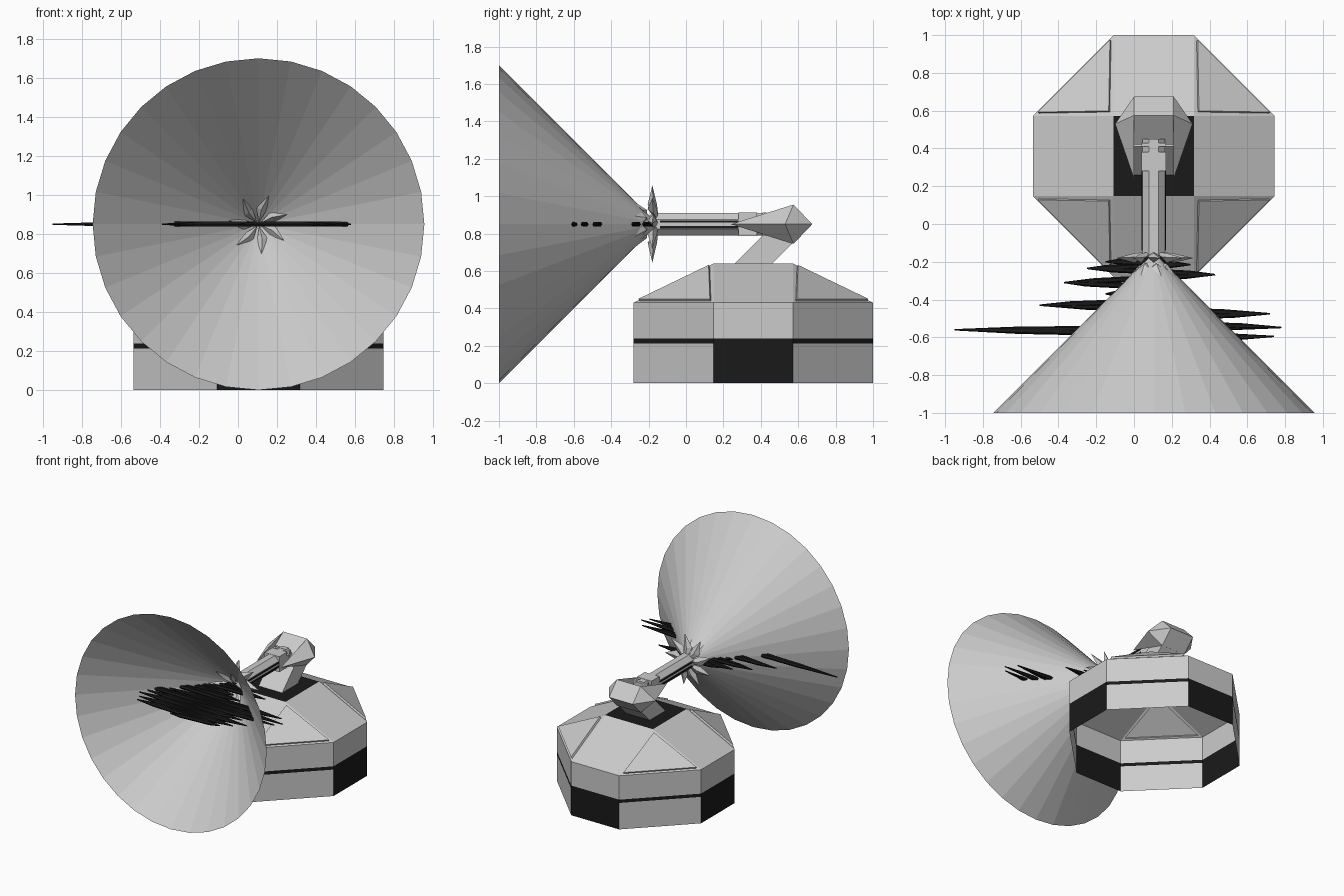
import bpy, bmesh
from math import sin, cos, pi
from mathutils import Vector

if "Cube" in bpy.data.objects:
    bpy.data.objects.remove(bpy.data.objects["Cube"])

CX, CY, AZ = 0.105, 0.36, 0.85   # centre line, base centre, dish axis height

black = bpy.data.materials.new("black")
black.diffuse_color = (0.01, 0.01, 0.01, 1)
black.use_nodes = True
black.node_tree.nodes["Principled BSDF"].inputs["Base Color"].default_value = black.diffuse_color


def finish(bm, name, mats=(), normals=True):
    if normals:
        bmesh.ops.recalc_face_normals(bm, faces=bm.faces)
    me = bpy.data.meshes.new(name)
    bm.to_mesh(me)
    bm.free()
    for m in mats:
        me.materials.append(m)
    ob = bpy.data.objects.new(name, me)
    bpy.context.collection.objects.link(ob)
    return ob


def hull(name, pts, mats=()):
    bm = bmesh.new()
    for p in pts:
        bm.verts.new((CX + p[0], p[1], p[2]))
    bmesh.ops.convex_hull(bm, input=bm.verts)
    return finish(bm, name, mats)


def prism_y(name, n, r, y0, y1):
    """Faceted bar along y with flats on top and sides."""
    ring = [(r * cos(2 * pi * (i + .5) / n), r * sin(2 * pi * (i + .5) / n)) for i in range(n)]
    return hull(name, [(x, y, AZ + z) for x, z in ring for y in (y0, y1)])


# Base: open octagonal shell with black stripe, black lower panels and sloped roof
grey = bpy.data.materials.new("grey")
grey.diffuse_color = (0.8, 0.8, 0.8, 1)
grey.use_nodes = True
grey.node_tree.nodes["Principled BSDF"].inputs["Base Color"].default_value = grey.diffuse_color
A, B = 0.64, 0.2125
octo = [(A, -B), (A, B), (B, A), (-B, A), (-A, B), (-A, -B), (-B, -A), (B, -A)]
bm = bmesh.new()
rings = [[bm.verts.new((CX + x, CY + y, z)) for x, y in octo] for z in (0, 0.212, 0.238, 0.43)]
sq = [bm.verts.new((CX + x, CY + y, 0.64)) for x, y in ((B, B), (-B, B), (-B, -B), (B, -B))]
for lvl in range(3):
    for i in range(8):
        j = (i + 1) % 8
        f = bm.faces.new((rings[lvl][i], rings[lvl][j], rings[lvl + 1][j], rings[lvl + 1][i]))
        f.material_index = int(lvl == 1 or (lvl == 0 and i % 2 == 0))
corners = []
for i in range(8):
    k, a, b = i // 2, rings[3][i], rings[3][(i + 1) % 8]
    if i % 2:
        corners.append(bm.faces.new((a, b, sq[k])))
    else:
        bm.faces.new((a, b, sq[k], sq[k - 1]))
bm.faces.new(sq).material_index = 1
bm.normal_update()
# raised triangular plates on the roof corners
bmesh.ops.inset_individual(bm, faces=corners, thickness=0.035, depth=0)
bm.normal_update()
bmesh.ops.inset_individual(bm, faces=corners, thickness=0.0005, depth=0.015)
finish(bm, "base_shell", (grey, black), normals=False)

# Leaning column
hull("leaning_column", [(x, y, z) for x in (-.105, .105)
                        for y, z in ((.26, .64), (.46, .64), (.41, .79), (.6, .78))])

# Elbow: centre wedge with a pointed prong on each side
side = [(.575, .955), (.675, .85), (.575, .745)]
hull("elbow_core", [(x, y, z) for x in (-.105, .105) for y, z in side + [(.42, .85)]])
for s, nm in ((-1, "left"), (1, "right")):
    hull("elbow_prong_" + nm, [(s * .105, y, z) for y, z in side]
         + [(s * .205, .53, .85), (s * .105, .24, .85)])

# Arm bar with its thicker socket
prism_y("arm_bar", 8, 0.065, -0.17, 0.45)
for y0, y1 in ((.28, .30), (.30, .38), (.41, .43)):
    hull("arm_socket", [(x, y, AZ + z) for x in (-.065, .065) for z in (-.062, .062) for y in (y0, y1)])
for s in (-1, 1):
    for z in (-.016, .014):
        hull("arm_groove", [(s * x, y, AZ + z + d) for x in (.055, .064)
                            for d in (-.006, .006) for y in (-.14, .28)], (black,))

# Dish: open 32-sided cone facing forward
bm = bmesh.new()
tip = bm.verts.new((CX, -0.15, AZ))
rim = [bm.verts.new((CX + .85 * sin(2 * pi * i / 32), -1, AZ + .85 * cos(2 * pi * i / 32)))
       for i in range(32)]
for i in range(32):
    bm.faces.new((tip, rim[i], rim[(i + 1) % 32]))
finish(bm, "dish")


# Spiky collar where the dish meets the arm
def petals(name, n, r, y_mid, y_tip, phase):
    bm = bmesh.new()
    for i in range(n):
        t = 2 * pi * i / n + phase

        def pt(rad, da, y):
            return bm.verts.new((CX + rad * sin(t + da), y, AZ + rad * cos(t + da)))
        root, end = pt(.01, 0, y_mid + .03), pt(r, .15, y_tip)
        a, b = pt(r * .55, -.33, y_mid), pt(r * .55, .33, y_mid)
        top, low = pt(r * .5, 0, y_mid - .03), pt(r * .5, 0, y_mid + .02)
        for ridge in (top, low):
            for s in (a, b):
                bm.faces.new((root, s, ridge))
                bm.faces.new((s, end, ridge))
    return finish(bm, name)


petals("collar_front_spikes", 7, 0.155, -0.23, -0.315, 0.2)
petals("collar_back_spikes", 9, 0.21, -0.175, -0.18, 0.0)

# Zigzag wave running out of the dish, black round strands tapering at the peaks
wave = [(.105, -.17), (.25, -.185), (-.15, -.20), (.3, -.215), (-.25, -.235), (.43, -.268), (-.37, -.31),
        (.2, -.34), (-.15, -.37), (.3, -.40), (-.5, -.43), (.72, -.475), (-.25, -.51), (.78, -.548),
        (-.95, -.56), (.74, -.595), (-.36, -.63), (.5, -.66), (-.39, -.69), (.58, -.72), (-.35, -.75),
        (.5, -.78), (-.33, -.805), (.42, -.83), (.0, -.86)]
cu = bpy.data.curves.new("zigzag_wave", 'CURVE')
cu.dimensions = '3D'
cu.bevel_depth = 0.015
cu.bevel_resolution = 1
cu.use_fill_caps = True
cu.materials.append(black)
for p, q in zip(wave, wave[1:]):
    p, q = Vector((*p, AZ)), Vector((*q, AZ))
    sp = cu.splines.new('POLY')
    sp.points.add(3)
    for pnt, f, r in zip(sp.points, (0, .2, .8, 1), (.25, 1, 1, .25)):
        pnt.co = (*p.lerp(q, f), 1)
        pnt.radius = r
    sp.use_smooth = False
bpy.context.collection.objects.link(bpy.data.objects.new("zigzag_wave", cu))
